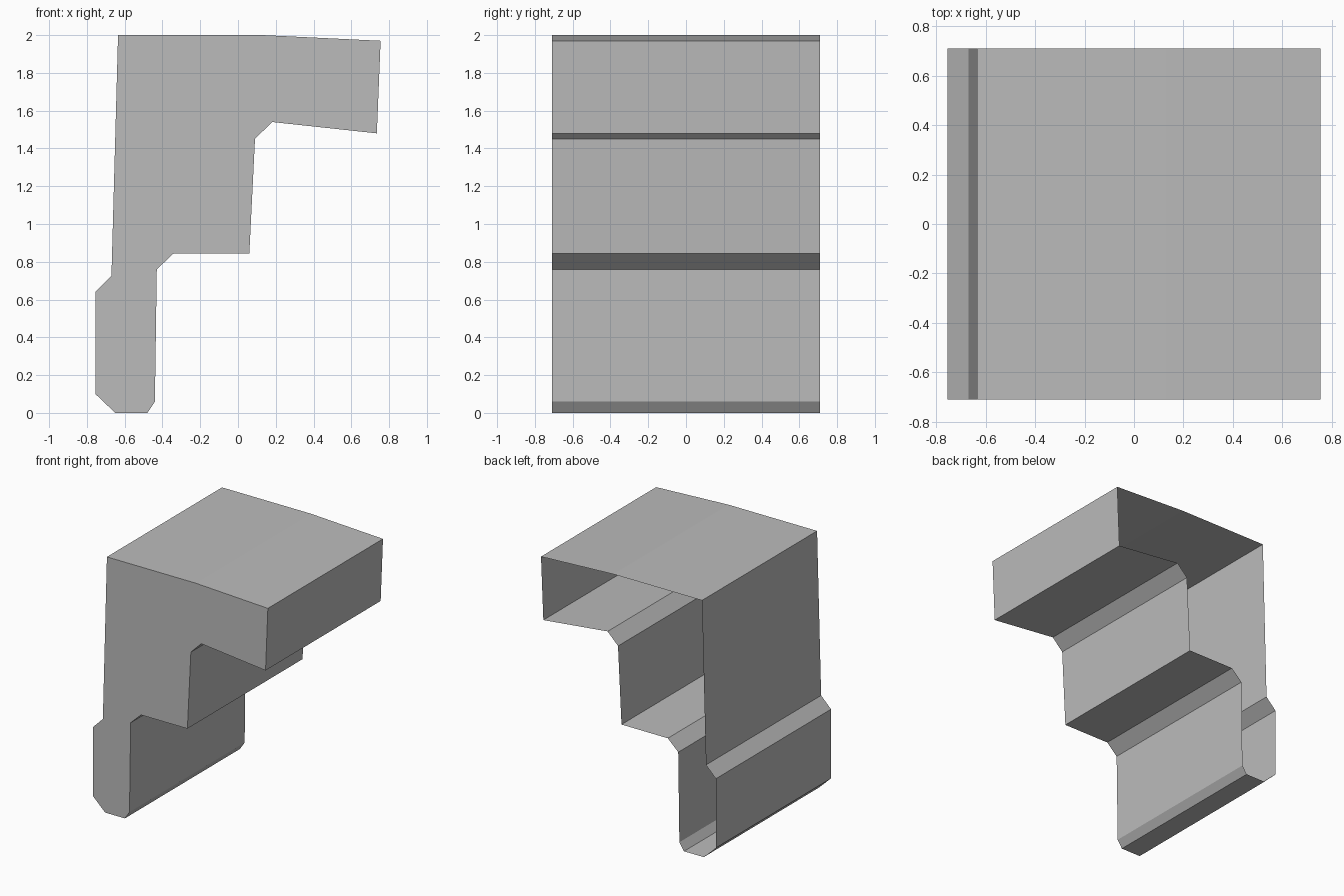
import bpy
import bmesh

cube = bpy.data.objects.get("Cube")
if cube:
    bpy.data.objects.remove(cube, do_unlink=True)

HALF_DEPTH = 0.71

# Stepped bracket outline (x, z), counter-clockwise seen from the front
outline = [
    (-0.65, 0.0), (-0.48, 0.0), (-0.44, 0.06),                # foot
    (-0.43, 0.76), (-0.34, 0.845), (0.06, 0.845),             # lower step
    (0.09, 1.45), (0.18, 1.54), (0.735, 1.48),                # upper step
    (0.755, 1.97), (0.13, 2.0), (-0.635, 2.0),                # overhang and top
    (-0.67, 0.725), (-0.755, 0.64), (-0.755, 0.10),           # rear wall and heel
]

# Plain grey surface
grey = bpy.data.materials.new("plain_grey")
grey.use_nodes = True
colour = (0.5, 0.5, 0.5, 1.0)
grey.diffuse_color = colour
grey.node_tree.nodes["Principled BSDF"].inputs["Base Color"].default_value = colour

# Thin shell: closed front panel, walls swept backwards, open back
bm = bmesh.new()
front = [bm.verts.new((x, -HALF_DEPTH, z)) for x, z in outline]
back = [bm.verts.new((x, HALF_DEPTH, z)) for x, z in outline]
bm.faces.new(front)
for i in range(len(outline)):
    j = (i + 1) % len(outline)
    bm.faces.new((front[j], front[i], back[i], back[j]))
bm.normal_update()

mesh = bpy.data.meshes.new("stepped_shell")
bm.to_mesh(mesh)
bm.free()
mesh.materials.append(grey)
shell = bpy.data.objects.new("stepped_shell", mesh)
bpy.context.collection.objects.link(shell)
